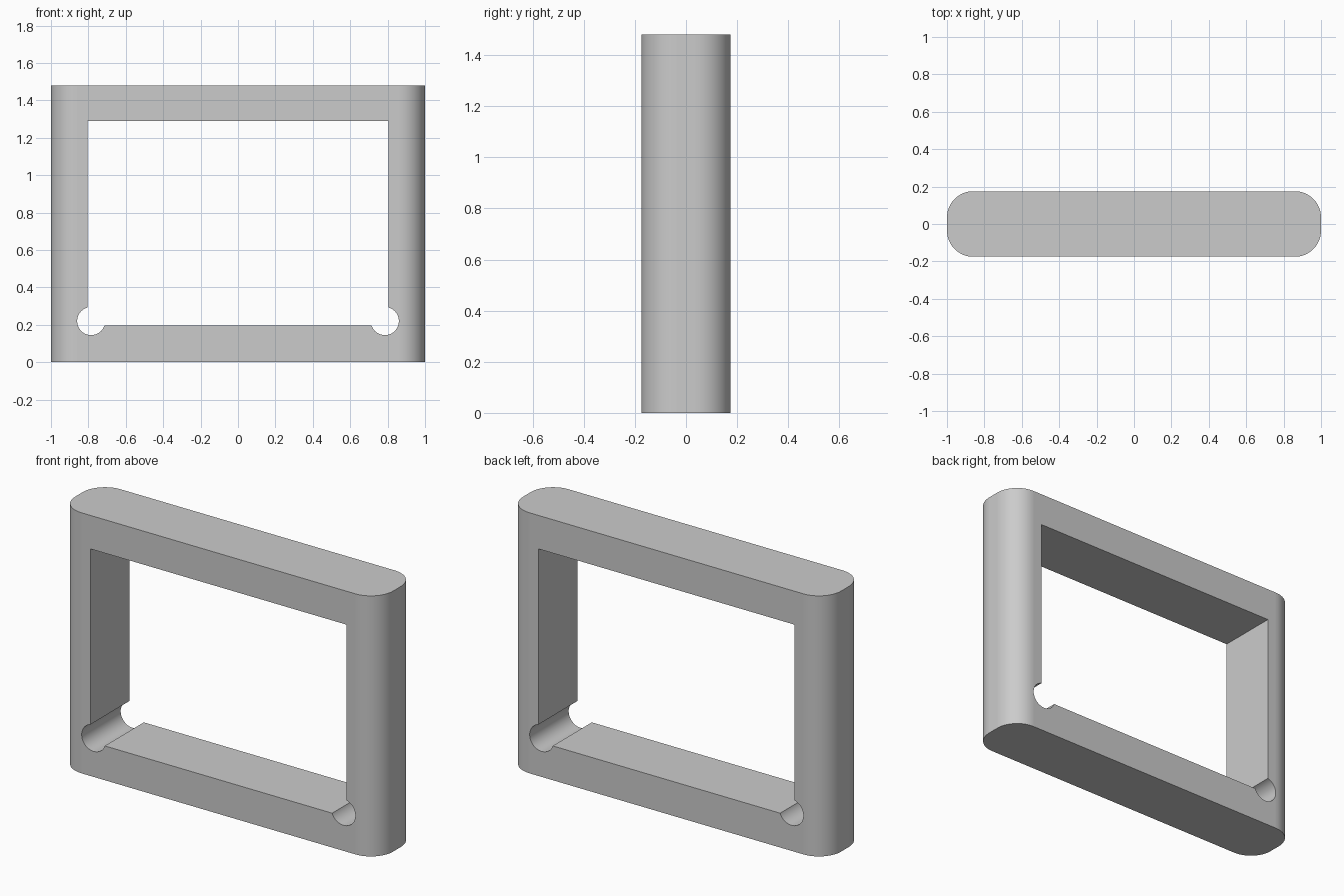
import bpy
import bmesh
from mathutils import Matrix

cube = bpy.data.objects.get("Cube")
if cube:
    bpy.data.objects.remove(cube, do_unlink=True)

WIDTH, DEPTH, HEIGHT = 2.0, 0.35, 1.48
CORNER = 0.14
OPEN_HALF, OPEN_LOW, OPEN_HIGH = 0.805, 0.195, 1.29
HOLE_X, HOLE_Z, HOLE_R = 0.785, 0.22, 0.075

grey = bpy.data.materials.new("grey")
grey.use_nodes = True
grey.diffuse_color = (0.6, 0.6, 0.6, 1)
grey.node_tree.nodes["Principled BSDF"].inputs["Base Color"].default_value = (0.6, 0.6, 0.6, 1)


def make_object(name, bm):
    mesh = bpy.data.meshes.new(name)
    bmesh.ops.recalc_face_normals(bm, faces=bm.faces)
    bm.to_mesh(mesh)
    bm.free()
    mesh.materials.append(grey)
    obj = bpy.data.objects.new(name, mesh)
    bpy.context.collection.objects.link(obj)
    return obj


def box(size, z):
    bm = bmesh.new()
    bmesh.ops.create_cube(bm, size=1, matrix=Matrix.Translation((0, 0, z)) @ Matrix.Diagonal((*size, 1)))
    return bm


def cut(target, cutter):
    cutter.hide_render = True
    mod = target.modifiers.new("cut", "BOOLEAN")
    mod.operation = "DIFFERENCE"
    mod.solver = "EXACT"
    mod.object = cutter
    bpy.context.view_layer.objects.active = target
    bpy.ops.object.modifier_apply(modifier=mod.name)
    bpy.data.objects.remove(cutter, do_unlink=True)


# Slab with rounded upright edges
bm = box((WIDTH, DEPTH, HEIGHT), HEIGHT / 2)
upright = [e for e in bm.edges if abs(e.verts[0].co.z - e.verts[1].co.z) > 1]
bmesh.ops.bevel(bm, geom=upright, offset=CORNER, segments=16, profile=0.5, affect="EDGES")
frame = make_object("frame", bm)

# Rectangular window through the slab
opening = box((OPEN_HALF * 2, 1, OPEN_HIGH - OPEN_LOW), (OPEN_HIGH + OPEN_LOW) / 2)
cut(frame, make_object("opening_cutter", opening))

# Round relief holes in the two lower inside corners
for side in (-1, 1):
    bm = bmesh.new()
    bmesh.ops.create_cone(
        bm, cap_ends=True, segments=48, radius1=HOLE_R, radius2=HOLE_R, depth=1,
        matrix=Matrix.Translation((side * HOLE_X, 0, HOLE_Z)) @ Matrix.Rotation(1.570796, 4, "X"))
    cut(frame, make_object("corner_hole_cutter", bm))

# Smooth the curved strips and keep the broad faces flat
bpy.ops.object.select_all(action="DESELECT")
frame.select_set(True)
bpy.context.view_layer.objects.active = frame
bpy.ops.object.shade_smooth_by_angle(angle=0.52)
for face in frame.data.polygons:
    face.use_smooth = face.area < 0.05
